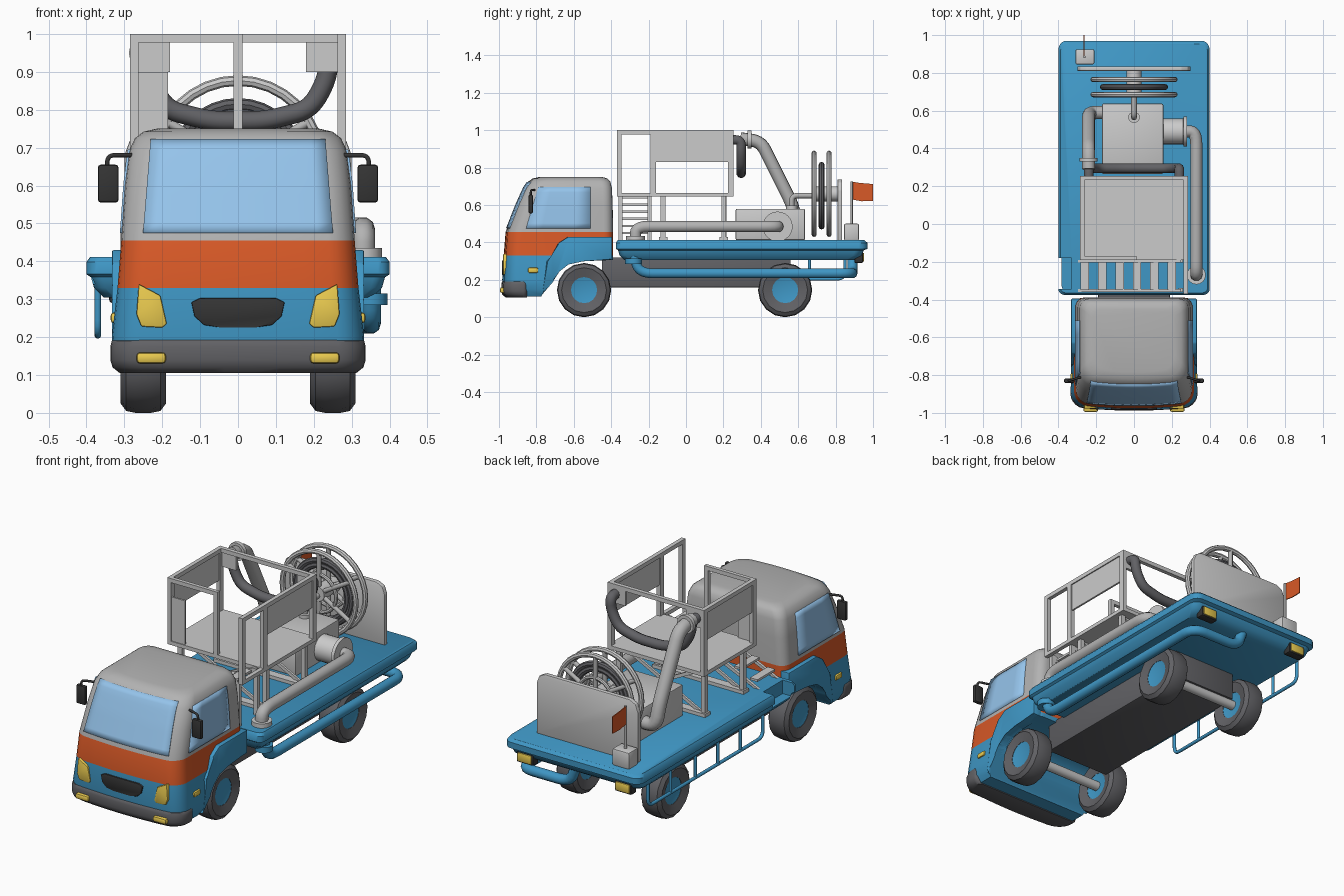
import bpy, bmesh, math
from mathutils import Vector

if "Cube" in bpy.data.objects:
    bpy.data.objects.remove(bpy.data.objects["Cube"])


def material(name, rgb):
    m = bpy.data.materials.new(name)
    m.diffuse_color = (*rgb, 1)
    m.use_nodes = True
    m.node_tree.nodes["Principled BSDF"].inputs["Base Color"].default_value = m.diffuse_color
    return m


BLUE = material("blue", (.05, .31, .56))
ORANGE = material("orange", (.69, .10, .02))
YELLOW = material("yellow", (.83, .6, .08))
GLASS = material("glass", (.3, .55, .83))
RUBBER = material("rubber", (.12, .12, .13))
BLACK = material("black", (.035, .035, .035))
GREY = material("grey", (.45, .45, .45))


def make(name, verts, faces, mat=None, bevel=0):
    bm = bmesh.new()
    vs = [bm.verts.new(v) for v in verts]
    for f in faces:
        bm.faces.new([vs[i] for i in f])
    if bevel:
        bmesh.ops.bevel(bm, geom=bm.edges[:], offset=bevel, segments=2, affect='EDGES', profile=.5)
    bmesh.ops.recalc_face_normals(bm, faces=bm.faces[:])
    me = bpy.data.meshes.new(name)
    bm.to_mesh(me)
    bm.free()
    ob = bpy.data.objects.new(name, me)
    bpy.context.collection.objects.link(ob)
    if mat:
        me.materials.append(mat)
    return ob


def prism(name, pts, axis, lo, hi, mat=None, bevel=0):
    put = {'x': lambda a, b, h: (h, a, b), 'y': lambda a, b, h: (a, h, b)}[axis]
    n = len(pts)
    verts = [put(a, b, h) for h in (lo, hi) for a, b in pts]
    faces = [range(n), range(n, 2 * n)] + [(i, (i + 1) % n, n + (i + 1) % n, n + i) for i in range(n)]
    return make(name, verts, faces, mat, bevel)


def box(name, x, y, z, mat=None, bevel=0):
    return prism(name, [(x[0], z[0]), (x[1], z[0]), (x[1], z[1]), (x[0], z[1])], 'y', *y, mat, bevel)


def lathe(name, prof, axis, c, mat=None, n=16, closed=False):
    verts, faces, m = [], [], len(prof)
    for r, h in prof:
        for k in range(n):
            a, b = r * math.cos(math.tau * k / n), r * math.sin(math.tau * k / n)
            v = {'x': (h, a, b), 'y': (a, h, b), 'z': (a, b, h)}[axis]
            verts.append(Vector(v) + Vector(c))
    for j in range(m if closed else m - 1):
        for k in range(n):
            l, q = (k + 1) % n, (j + 1) % m
            faces.append((j * n + k, j * n + l, q * n + l, q * n + k))
    if not closed:
        faces += [range(n), range((m - 1) * n, m * n)]
    return make(name, verts, faces, mat)


def torus(name, R, r, axis, c, mat=None, n=32):
    prof = [(R + r * math.cos(math.tau * k / 8), r * math.sin(math.tau * k / 8)) for k in range(8)]
    return lathe(name, prof, axis, c, mat, n, True)


def tube(name, pts, r, mat=None, fillet=.05):
    P = [Vector(p) for p in pts]
    path = [P[0]]
    for a, b, c in zip(P, P[1:], P[2:]):
        s = b + (a - b).normalized() * min(fillet, (a - b).length * .48)
        e = b + (c - b).normalized() * min(fillet, (c - b).length * .48)
        path += [s.lerp(b, t / 5).lerp(b.lerp(e, t / 5), t / 5) for t in range(6)]
    path.append(P[-1])
    cu = bpy.data.curves.new(name, 'CURVE')
    cu.dimensions, cu.bevel_depth, cu.bevel_resolution, cu.use_fill_caps = '3D', r, 3, True
    sp = cu.splines.new('POLY')
    sp.points.add(len(path) - 1)
    for q, p in zip(sp.points, path):
        q.co = (*p, 1)
    sp.use_smooth = True
    cu.materials.append(mat or GREY)
    ob = bpy.data.objects.new(name, cu)
    bpy.context.collection.objects.link(ob)
    return ob


def ring(z, hw, yf, yb, rf=.07, rb=.05, bow=.02):
    pts = []
    for i, (x, y, r) in enumerate([(hw - rb, yb - rb, rb), (rb - hw, yb - rb, rb),
                                   (rf - hw, yf + rf, rf), (hw - rf, yf + rf, rf)]):
        if i == 3:
            pts += [((hw - rf) * (k / 3.5 - 1), yf) for k in range(1, 7)]
        pts += [(x + r * math.cos(math.radians(90 * i + 18 * k)),
                 y + r * math.sin(math.radians(90 * i + 18 * k))) for k in range(6)]
    return [(x, y - (bow * (1 - (x / hw) ** 2) if y < yf + rf + 1e-5 else 0), z) for x, y in pts]


def loft(name, rings, mat=None):
    n = len(rings[0])
    faces = [(j * n + k, j * n + (k + 1) % n, (j + 1) * n + (k + 1) % n, (j + 1) * n + k)
             for j in range(len(rings) - 1) for k in range(n)]
    faces += [range(n), range((len(rings) - 1) * n, len(rings) * n)]
    return make(name, [v for r in rings for v in r], faces, mat)


def cut(ob, cutter):
    mod = ob.modifiers.new("cut", 'BOOLEAN')
    mod.operation, mod.object, mod.solver = 'DIFFERENCE', cutter, 'EXACT'
    bpy.context.view_layer.objects.active = ob
    bpy.ops.object.modifier_apply(modifier="cut")
    bpy.data.objects.remove(cutter)


# Cab: lofted shell with colour bands and wheel arch cut
CAB = [(.11, .305, -.93, -.40), (.15, .33, -.955, -.395), (.20, .333, -.963, -.392), (.33, .318, -.955, -.39),
       (.455, .308, -.945, -.39), (.60, .298, -.888, -.392), (.69, .288, -.848, -.396),
       (.725, .272, -.825, -.405), (.742, .25, -.80, -.42), (.75, .215, -.765, -.45)]
cab = loft("cab", [ring(*c) for c in CAB], BLUE)
cab.data.materials.append(ORANGE)
cab.data.materials.append(GREY)
for p in cab.data.polygons:
    p.material_index = 0 if p.center.z < .33 else 1 if p.center.z < .455 else 2
ARCH = [(-.77, .12), (-.71, .19), (-.68, .25), (-.63, .288), (-.55, .305)]
cut(cab, prism("arch_cutter", [(-.79, .05)] + ARCH + [(-.3, .305), (-.3, .05)], 'x', -.5, .5))


def cab_at(z):
    for a, b in zip(CAB, CAB[1:]):
        if a[0] <= z <= b[0]:
            t = (z - a[0]) / (b[0] - a[0])
            return a[1] + (b[1] - a[1]) * t, a[2] + (b[2] - a[2]) * t


# Windows as thin patches following the cab surface
def patch(name, fn, nu, nv):
    verts = [fn(i / nu, j / nv) for j in range(nv + 1) for i in range(nu + 1)]
    w = nu + 1
    ob = make(name, verts, [(j * w + i, j * w + i + 1, (j + 1) * w + i + 1, (j + 1) * w + i)
                            for j in range(nv) for i in range(nu)], GLASS)
    mod = ob.modifiers.new("thickness", 'SOLIDIFY')
    mod.thickness, mod.offset = .01, 0


def windshield(u, v):
    z = .475 + .245 * v
    hw, yf = cab_at(z)
    x = (2 * u - 1) * (.25 - .02 * v)
    return x, yf - .02 * (1 - (x / hw) ** 2) + max(0, abs(x) - hw + .07) ** 2 * 7, z


patch("windshield", windshield, 12, 10)
for s in (-1, 1):
    def side_window(u, v):
        z = .475 + .22 * v
        y0 = -.855 + .065 * v
        return s * cab_at(z)[0], y0 + (-.51 - y0) * u, z
    patch("side_window", side_window, 4, 8)

    # Fenders, lights and mirrors
    prism("fender", [(-.76, .135), (-.745, .30), (-.71, .335), (-.685, .395), (-.63, .43), (-.395, .43),
                     (-.395, .305)] + ARCH[::-1], 'x', s * .28, s * .333, BLUE, .006)
    prism("headlight", [(s * x, z) for x, z in [(.262, .34), (.205, .31), (.188, .235), (.2, .225), (.255, .228),
                                                (.268, .26)]], 'y', -.978, -.90, YELLOW, .004)
    box("fog_light", sorted((s * .19, s * .268)), (-.995, -.94), (.13, .16), YELLOW, .01)
    box("side_marker", sorted((s * .30, s * .336)), (-.845, -.79), (.237, .265), YELLOW, .008)
    box("mirror", sorted((s * .315, s * .37)), (-.842, -.818), (.555, .655), BLACK, .008)
    tube("mirror_arm", [(s * .28, -.81, .68), (s * .345, -.83, .68), (s * .345, -.83, .64)], .006, BLACK, .02)
    box("tail_light_frame", (s * .29 - .05, s * .29 + .05), (.90, .947), (.29, .352), BLACK, .008)
    box("tail_light", (s * .29 - .042, s * .29 + .042), (.93, .953), (.297, .345), YELLOW, .008)

    # Wheels with hubs
    for y in (-.545, .53):
        c = (s * .25, y, .145)
        lathe("tyre", [(.07, -.045), (.12, -.06), (.14, -.045), (.145, -.02), (.145, .02), (.14, .045),
                       (.12, .06), (.07, .045)], 'x', c, RUBBER, 16, True)
        lathe("hub", [(.06, -.04), (.085, -.048), (.085, .048), (.06, .04)], 'x', c, BLUE, 16)

for y in (-.545, .53):
    lathe("axle", [(.025, -.22), (.025, .22)], 'x', (0, y, .145))

loft("bumper", [ring(z, .337 - i, -.968 + i, -.85, .07, .02) for z, i in
                [(.105, .025), (.12, .006), (.14, 0), (.175, 0), (.19, .004), (.203, .02)]], RUBBER)
prism("grille", [(-.1, .303), (.1, .303), (.123, .292), (.115, .255), (.09, .232), (.05, .226), (-.05, .226),
                 (-.09, .232), (-.115, .255), (-.123, .292)], 'y', -.984, -.9, BLACK, .003)

# Chassis and flat bed with entry notch
box("chassis", (-.19, .19), (-.45, .56), (.16, .32), RUBBER, .006)
bed = loft("bed", [ring(z, .40 - i, -.375 + i, .97 - i * 1.6, .03, .045, 0) for z, i in
                   [(.305, .045), (.33, .02), (.358, .012), (.366, 0), (.398, 0), (.412, .01)]], BLUE)
cut(bed, box("notch_cutter", (-.5, -.33), (-.345, -.18), (.34, .5)))

# Underslung pipe on the right and guard rail on the left
tube("under_pipe", [(.35, -.28, .33), (.35, -.25, .235), (.35, .89, .235), (.06, .89, .235), (.03, .89, .32)],
     .027, BLUE, .07)
lathe("pipe_flange", [(.045, 0), (.045, .03)], 'z', (.35, -.28, .285), BLUE)
tube("guard_rail", [(-.37, -.12, .34), (-.37, -.12, .205), (-.37, .85, .205), (-.37, .85, .34)], .009, BLUE, .04)
for y in (.07, .26, .45, .66):
    tube("guard_post", [(-.37, y, .205), (-.37, y, .34)], .008, BLUE)

# Raised work platform with open door on the right front
X, Y0, Y1 = .285, -.19, .255
box("platform_floor", (-X, X), (Y0, Y1), (.645, .665))
for s in (-1, 1):
    a, b = sorted((s * X, s * (X - .022)))
    box("top_rail", (a, b), (Y0, Y1), (.978, 1))
    for y in (Y0, Y1 - .03):
        box("corner_post", (a, b), (y, y + .03), (.65, 1))
    box("side_panel", (a + .006, b - .006), (-.165, Y1), (.83, .99))
    box("rear_panel", sorted((s * .285, s * .18)), (Y1 - .015, Y1), (.90, .99))
box("rear_rail", (-X, X), (Y1 - .022, Y1), (.978, 1))
box("front_rail", (-X, .012), (Y0, Y0 + .02), (.978, 1))
box("front_post", (-.012, .012), (Y0, Y0 + .02), (.65, 1))
box("front_panel", (-X, -.185), (Y0 + .005, Y0 + .015), (.655, .90))
box("door_rail", (.263, X), (-.37, Y0), (.978, 1))
box("door_sill", (.263, X), (-.37, Y0), (.645, .665))
box("door_post", (.263, X), (-.37, -.345), (.65, 1))

# Stair climbing across the bed to the platform
for i in range(6):
    x, z = -.26 + .092 * i, .45 + .038 * i
    box("stair_tread", (x - .022, x + .022), (-.35, -.2), (z - .006, z + .006))
for y in (-.36, -.205):
    prism("stair_stringer", [(-.30, .41), (-.27, .41), (.25, .635), (.25, .66), (.23, .66)], 'y', y, y + .015)
    box("stair_post", (.235, .26), (y, y + .02), (.41, .65))

# Scissor supports under the platform
for y in (-.135, .19):
    box("support_beam", (-.27, .27), (y - .01, y + .035), (.41, .43))
    for s in (-1, 1):
        prism("scissor_arm", [(s * .25, .42), (s * .21, .42), (-s * .25, .65), (-s * .21, .65)][:4], 'y',
              y + (.014 if s > 0 else 0), y + (.026 if s > 0 else .012))
        box("support_post", (s * .25 - .012, s * .25 + .012), (y, y + .025), (.42, .65))

# Pump unit with delivery pipes
box("pump_box", (-.17, .155), (.265, .637), (.412, .58), None, .008)
lathe("pump_drum", [(.068, .14), (.068, .26), (.08, .262), (.08, .28)], 'x', (0, .49, .485), n=24)
tube("right_pipe", [(.26, .49, .485), (.33, .49, .485), (.33, -.27, .485), (.33, -.27, .41)], .032, None, .07)
lathe("right_pipe_flange", [(.05, 0), (.05, .025)], 'z', (.33, -.27, .41))
tube("riser_pipe", [(-.15, .59, .5), (-.235, .59, .5), (-.24, .57, .60), (-.24, .40, .94), (-.24, .29, .955)],
     .035, None, .05)
lathe("riser_flange", [(.048, 0), (.048, .02)], 'y', (-.24, .33, .95))
tube("hanging_hose", [(-.24, .25, .95), (-.24, .295, .945), (-.235, .295, .88), (-.19, .295, .80), (-.07, .295, .77),
                      (.07, .295, .77), (.19, .295, .80), (.235, .295, .88), (.24, .295, .945), (.24, .25, .95)],
     .026, RUBBER, .04)

# Hose reel with spoked rims
for y in (.685, .765):
    torus("reel_rim", .217, .014, 'y', (0, y, .66))
    torus("reel_inner_ring", .10, .01, 'y', (0, y, .66))
    for k in range(6):
        a = math.radians(90 + 60 * k)
        tube("reel_spoke", [(0, y, .66), (.215 * math.cos(a), y, .66 + .215 * math.sin(a))], .012)
for R in (.14, .165):
    torus("reel_hose", R, .016, 'y', (0, .725, .65), RUBBER)
lathe("reel_hub", [(.04, .67), (.04, .82)], 'y', (0, 0, .66))
tube("reel_feed", [(0, .565, .57), (0, .565, .65), (0, .70, .65)], .015, None, .03)
lathe("feed_flange", [(.03, 0), (.03, .02)], 'z', (0, .565, .578))
prism("rear_plate", [(-.30, .41), (.30, .41), (.30, .68), (.285, .72), (.25, .737), (-.25, .737), (-.285, .72),
                     (-.30, .68)], 'y', .81, .835, None, .005)

# Flag on its base
box("flag_base", (-.31, -.21), (.845, .925), (.41, .5), None, .008)
tube("flag_pole", [(-.262, .885, .49), (-.262, .885, .725)], .007)
prism("flag", [(.885, .725), (.93, .718), (1.0, .712), (1.0, .622), (.94, .62), (.885, .63)], 'x', -.267, -.262, ORANGE)

for ob in bpy.data.objects:
    if ob.type == 'MESH':
        ob.select_set(True)
        bpy.context.view_layer.objects.active = ob
bpy.ops.object.shade_smooth_by_angle(angle=math.radians(38))
